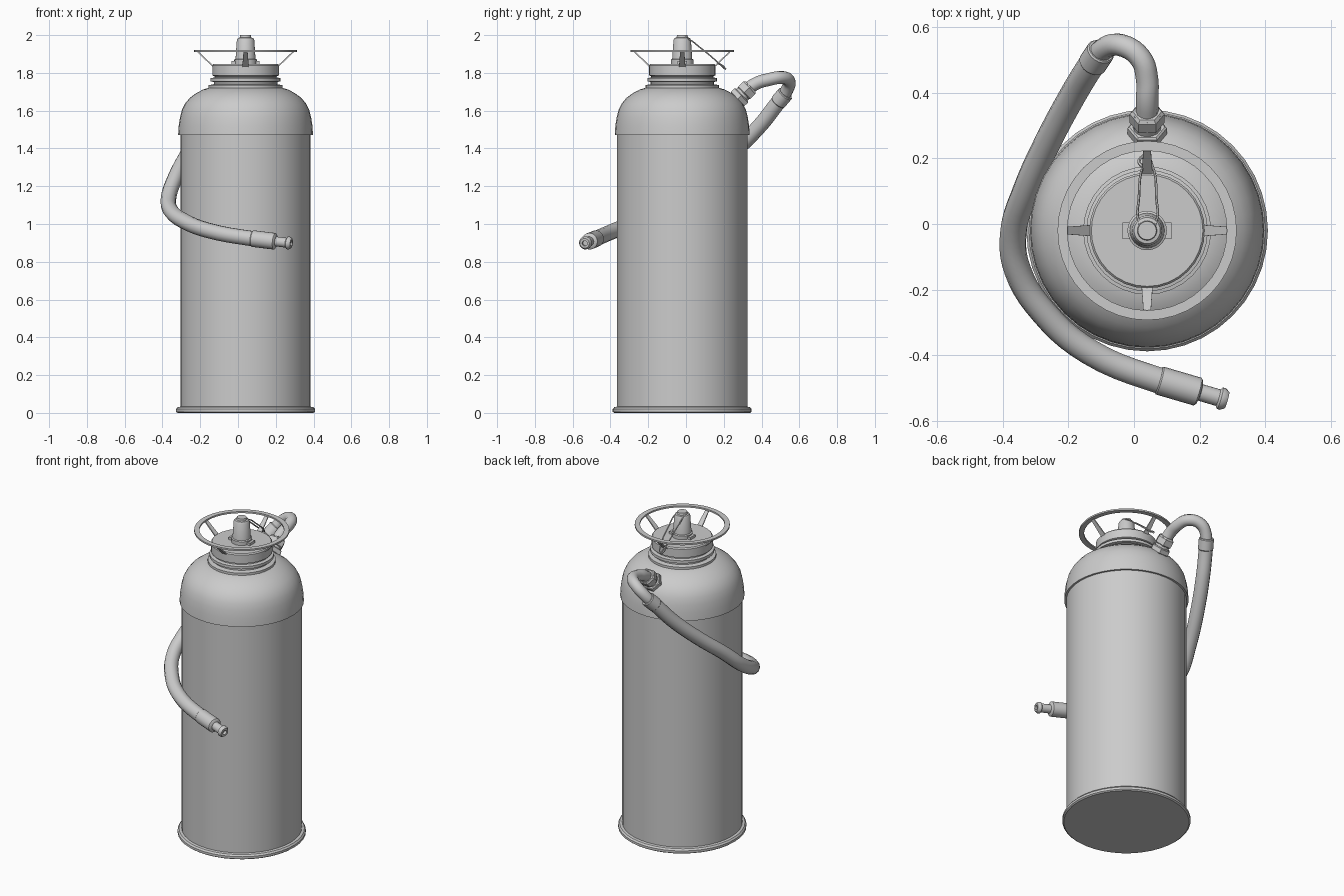
import bpy, bmesh, math
from mathutils import Vector, Matrix

if "Cube" in bpy.data.objects:
    bpy.data.objects.remove(bpy.data.objects["Cube"], do_unlink=True)

AXIS = Vector((0.04, -0.02, 0))

grey = bpy.data.materials.new("plain grey")
grey.use_nodes = True
COLOUR = (0.6, 0.6, 0.6, 1)
grey.diffuse_color = COLOUR
grey.node_tree.nodes["Principled BSDF"].inputs["Base Color"].default_value = COLOUR


def add_object(name, mesh):
    obj = bpy.data.objects.new(name, mesh)
    bpy.context.collection.objects.link(obj)
    mesh.materials.clear()
    mesh.materials.append(grey)
    bpy.ops.object.select_all(action='DESELECT')
    obj.select_set(True)
    bpy.context.view_layer.objects.active = obj
    bpy.ops.object.shade_smooth_by_angle(angle=math.radians(35))
    return obj


def finish(name, bm, matrix=None):
    bmesh.ops.recalc_face_normals(bm, faces=bm.faces)
    if matrix:
        bm.transform(matrix)
    mesh = bpy.data.meshes.new(name)
    bm.to_mesh(mesh)
    bm.free()
    return add_object(name, mesh)


def lathe(name, profile, base=AXIS, direction=(0, 0, 1), sides=32, closed=False):
    """Spin (radius, height) points; cap the ends unless the profile is a loop."""
    bm = bmesh.new()
    rings = []
    for r, h in profile:
        rings.append([bm.verts.new((r * math.cos(a), r * math.sin(a), h))
                      for a in (math.tau * i / sides for i in range(sides))])
    pairs = list(zip(rings, rings[1:]))
    if closed:
        pairs.append((rings[-1], rings[0]))
    else:
        bm.faces.new(rings[0])
        bm.faces.new(rings[-1])
    for a, b in pairs:
        for i in range(sides):
            j = (i + 1) % sides
            bm.faces.new((a[i], a[j], b[j], b[i]))
    turn = Vector(direction).to_track_quat('Z', 'Y').to_matrix().to_4x4()
    return finish(name, bm, Matrix.Translation(base) @ turn)


def tube(name, points, radius, cyclic=False, resolution=4, steps=5):
    curve = bpy.data.curves.new(name, 'CURVE')
    curve.dimensions = '3D'
    curve.bevel_depth = radius
    curve.bevel_resolution = resolution
    curve.resolution_u = steps
    curve.use_fill_caps = True
    spline = curve.splines.new('BEZIER')
    spline.bezier_points.add(len(points) - 1)
    for bp, p in zip(spline.bezier_points, points):
        bp.co = p
        bp.handle_left_type = bp.handle_right_type = 'AUTO'
    spline.use_cyclic_u = cyclic
    helper = bpy.data.objects.new(name + " path", curve)
    bpy.context.collection.objects.link(helper)
    bpy.context.view_layer.update()
    mesh = bpy.data.meshes.new_from_object(
        helper.evaluated_get(bpy.context.evaluated_depsgraph_get()))
    bpy.data.objects.remove(helper)
    return add_object(name, mesh)


# Tank: foot rim, cylinder, overlapping shoulder
lathe("foot_rim", [(.36, 0), (.368, .006), (.368, .02), (.36, .03), (.345, .033)], sides=40)
lathe("tank_body", [(.345, .01), (.345, 1.5)], sides=40)
lathe("shoulder_dome", [(.345, 1.47), (.357, 1.47), (.354, 1.52), (.347, 1.565), (.337, 1.605),
                        (.32, 1.638), (.295, 1.668), (.262, 1.692), (.225, 1.712), (.18, 1.725)],
      sides=40)

# Neck and screw cap
lathe("neck", [(.195, 1.715), (.195, 1.735), (.168, 1.74), (.168, 1.752), (.185, 1.755),
               (.185, 1.772), (.165, 1.776), (.165, 1.79)])
lathe("cap", [(.165, 1.782), (.176, 1.787), (.176, 1.84), (.17, 1.847)])

# Hand wheel ring with four tapered flat spokes
lathe("wheel_ring", [(.243, 1.911), (.273, 1.911), (.273, 1.921), (.243, 1.921)],
      sides=40, closed=True)
for k, side in enumerate(("left", "back", "right", "front")):
    bm = bmesh.new()
    quad = [bm.verts.new(p) for p in ((.168, -.017, 1.836), (.168, .017, 1.836),
                                      (.25, .011, 1.914), (.25, -.011, 1.914))]
    face = bm.faces.new(quad)
    extruded = bmesh.ops.extrude_face_region(bm, geom=[face])["geom"]
    bmesh.ops.translate(bm, vec=(.004, 0, -.006),
                        verts=[g for g in extruded if isinstance(g, bmesh.types.BMVert)])
    finish("wheel_spoke_" + side, bm,
           Matrix.Translation(AXIS) @ Matrix.Rotation(k * math.pi / 2, 4, 'Z'))

# Valve on the cap
lathe("valve_collar", [(.06, 1.84), (.06, 1.87), (.054, 1.874)], sides=24)
lathe("valve_stem", [(.054, 1.86), (.046, 1.975), (.04, 1.985), (.03, 1.987),
                     (.028, 2.0), (.02, 2.0)], sides=24)
for side, s in (("left", 1), ("right", -1)):
    bm = bmesh.new()
    bmesh.ops.create_cube(bm, size=1)
    finish("valve_lug_" + side, bm, Matrix.Translation(AXIS + Vector((s * .06, 0, 1.854)))
           @ Matrix.Diagonal((.03, .05, .018, 1)))

# Safety wire looped over the valve and hanging to the back
tube("safety_wire", [(.04, -.03, 1.985), (.065, 0, 1.985), (.068, .08, 1.93), (.055, .18, 1.845),
                     (.04, .2, 1.825), (.028, .18, 1.845), (.015, .08, 1.93), (.017, 0, 1.985)],
     .004, cyclic=True, resolution=1)
tube("wire_tail", [(.03, .17, 1.85), (.015, .19, 1.84), (.03, .21, 1.82)], .005, resolution=1)

# Outlet fitting, tilted out of the shoulder
OUT = Vector((0, .72, .69)).normalized()
ROOT = Vector((.04, .245, 1.635))
lathe("outlet_pipe", [(.043, 0), (.043, .13)], ROOT, OUT, 16)
lathe("outlet_nut", [(.054, .035), (.06, .04), (.06, .065), (.054, .07)], ROOT, OUT, 6)
lathe("coupling_nut", [(.046, .082), (.053, .088), (.053, .125), (.044, .135)], ROOT, OUT, 6)

# Bent pipe from the fitting to the hose sleeve
tube("outlet_bend", [(.04, .325, 1.715), (.04, .38, 1.748), (.04, .44, 1.765), (.02, .505, 1.776),
                     (-.04, .545, 1.757), (-.09, .535, 1.71), (-.125, .49, 1.645)], .034)

# Hose wrapping round the right side to the front
tube("hose", [(-.105, .522, 1.685), (-.13, .485, 1.64), (-.185, .395, 1.525), (-.265, .245, 1.375),
              (-.33, .1, 1.25), (-.368, -.03, 1.135), (-.355, -.14, 1.07), (-.275, -.27, 1.01),
              (-.135, -.39, .96), (.08, -.478, .922), (.12, -.489, .917)], .041)
lathe("hose_sleeve", [(.04, 0), (.044, .005), (.044, .065), (.04, .07)],
      Vector((-.1, .528, 1.692)), (-.04, -.06, -.07), 20)

# Nozzle with sleeve, barrel and flared tip
lathe("nozzle", [(.041, 0), (.044, .004), (.044, .125), (.038, .13), (.026, .133), (.026, .19),
                 (.034, .196), (.034, .206), (.026, .218), (.014, .218), (.014, .2)],
      Vector((.075, -.476, .923)), (.205, -.06, -.025), 20)
